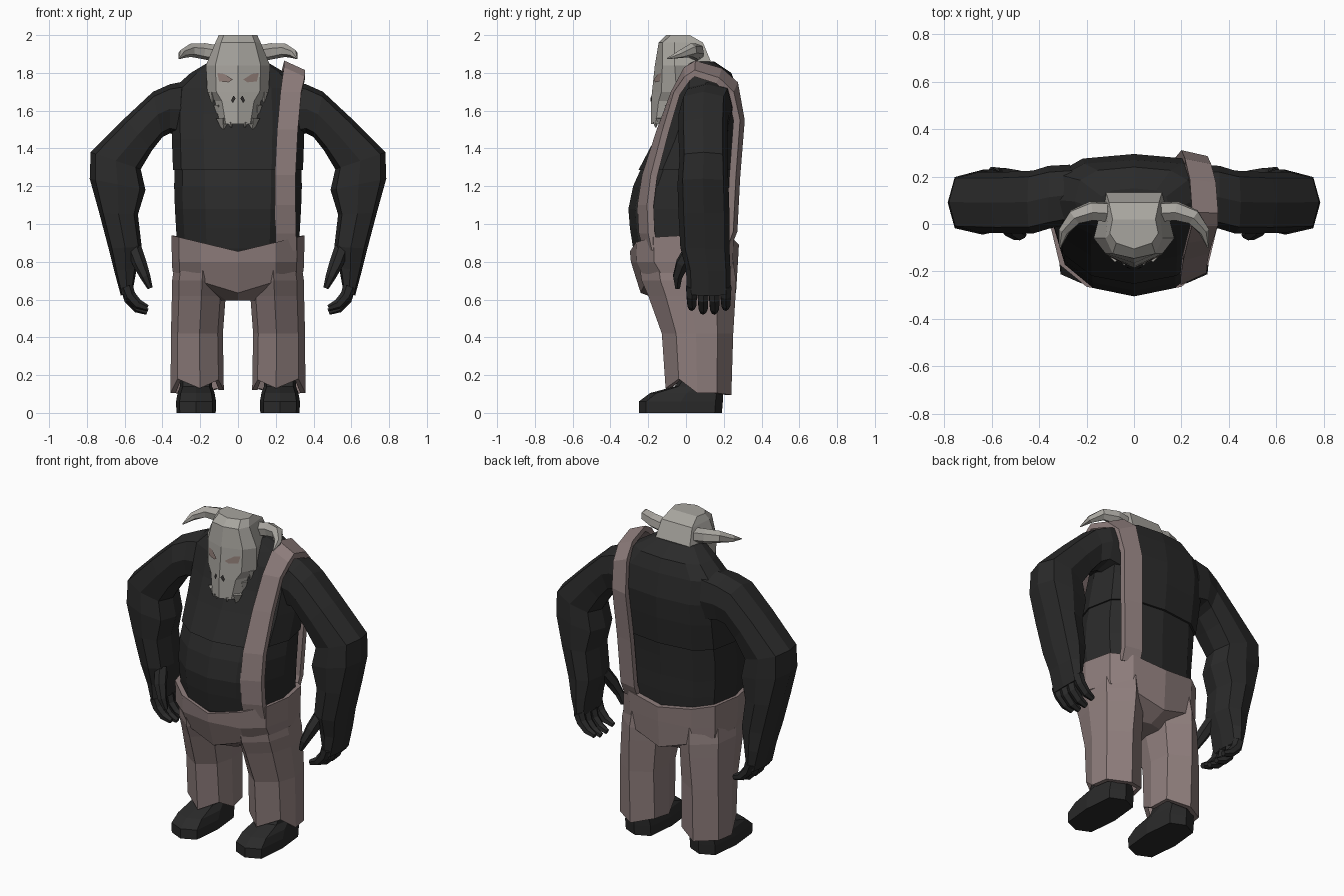
import bpy, bmesh, math
from mathutils import Vector


def material(name, rgb):
    m = bpy.data.materials.new(name)
    m.diffuse_color = (*rgb, 1)
    return m


BLACK = material("black_hide", (0.023, 0.023, 0.023))
CLOTH = material("dusty_brown_cloth", (0.27, 0.205, 0.2))
BONE = material("grey_bone", (0.39, 0.375, 0.345))
DARK = material("dark_hollow", (0.03, 0.027, 0.026))
EYE = material("eye_brown", (0.27, 0.2, 0.18))


def build(name, verts, faces, mat, mirror=False):
    mesh = bpy.data.meshes.new(name)
    bm = bmesh.new()
    vs = [bm.verts.new(v) for v in verts]
    for f in faces:
        bm.faces.new([vs[i] for i in f])
    bmesh.ops.recalc_face_normals(bm, faces=bm.faces)
    bm.to_mesh(mesh)
    bm.free()
    mesh.materials.append(mat)
    ob = bpy.data.objects.new(name, mesh)
    bpy.context.collection.objects.link(ob)
    if mirror:
        ob.modifiers.new("mirror", 'MIRROR').use_mirror_merge = False
    return ob


def loft(name, rings, mat, mirror=False, caps=(True, True)):
    """Skin a list of equal-length rings."""
    n = len(rings[0])
    faces = [(k * n + i, k * n + (i + 1) % n, (k + 1) * n + (i + 1) % n, (k + 1) * n + i)
             for k in range(len(rings) - 1) for i in range(n)]
    if caps[0]:
        faces.append(tuple(range(n)))
    if caps[1]:
        faces.append(tuple(range((len(rings) - 1) * n, len(rings) * n)))
    return build(name, [v for r in rings for v in r], faces, mat, mirror)


def power(v, e):
    return math.copysign(abs(v) ** e, v) if abs(v) > 1e-6 else 0


def oval(z, x0, x1, y0, y1, n=12, front=0.95, back=0.7):
    """Horizontal ring from the front centre, boxier for smaller exponents."""
    cx, cy, w, d = (x0 + x1) / 2, (y0 + y1) / 2, (x1 - x0) / 2, (y1 - y0) / 2
    ring = []
    for i in range(n):
        a = 2 * math.pi * i / n
        e = front if math.cos(a) > 0 else back
        ring.append((cx + w * power(math.sin(a), e), cy - d * power(math.cos(a), e), z))
    return ring


def tube(name, path, radii, mat, sides=6):
    rings = []
    pts = [Vector(p) for p in path]
    for i, p in enumerate(pts):
        t = (pts[min(i + 1, len(pts) - 1)] - pts[max(i - 1, 0)]).normalized()
        u = t.cross(Vector((0, 1, 0.15))).normalized()
        v = t.cross(u)
        rings.append([p + radii[i] * (math.cos(a) * u + math.sin(a) * v)
                      for a in (2 * math.pi * k / sides for k in range(sides))])
    return loft(name, rings, mat, True)


# Torso: belly tucked under an overlapping chest
loft("belly", [oval(z, -w, w, a, b) for z, w, a, b in (
    (0.78, 0.30, -0.25, 0.23), (0.87, 0.322, -0.28, 0.245), (0.98, 0.328, -0.297, 0.25),
    (1.08, 0.334, -0.305, 0.25), (1.2, 0.338, -0.28, 0.255), (1.30, 0.335, -0.235, 0.26))], BLACK)
loft("chest", [oval(z, -w, w, a, b) for z, w, a, b in (
    (1.285, 0.344, -0.252, 0.272), (1.45, 0.35, -0.165, 0.288), (1.58, 0.352, -0.11, 0.295),
    (1.72, 0.34, -0.065, 0.27), (1.80, 0.25, -0.05, 0.24), (1.86, 0.15, -0.03, 0.15))], BLACK)
loft("neck", [oval(z, -w, w, a, b, 8) for z, w, a, b in (
    (1.58, 0.11, -0.12, 0.1), (1.75, 0.12, -0.09, 0.15), (1.88, 0.09, -0.08, 0.11))], BLACK)

# Arms: outer x, outer z, inner x, inner z, front y, back y
ARM = ((0.26, 1.76, 0.28, 1.46, 0.0, 0.25), (0.36, 1.74, 0.36, 1.48, -0.02, 0.245),
       (0.45, 1.70, 0.40, 1.46, -0.04, 0.225), (0.60, 1.56, 0.455, 1.39, -0.04, 0.22),
       (0.78, 1.38, 0.515, 1.29, -0.035, 0.22), (0.785, 1.24, 0.49, 1.18, -0.045, 0.225),
       (0.735, 1.06, 0.53, 1.05, -0.04, 0.23), (0.685, 0.87, 0.51, 0.88, -0.03, 0.23),
       (0.655, 0.75, 0.535, 0.77, 0.0, 0.235), (0.62, 0.62, 0.555, 0.66, 0.005, 0.235))
rings = []
for ox, oz, ix, iz, y0, y1 in ARM:
    o, i = Vector((ox, 0, oz)), Vector((ix, 0, iz))
    rings.append([(o + i) / 2 + (o - i) / 2 * power(math.cos(a), 0.65)
                  + Vector((0, (y0 + y1) / 2 + (y1 - y0) / 2 * power(math.sin(a), 0.65), 0))
                  for a in (math.pi * k / 4 for k in range(8))])
loft("arm", rings, BLACK, True)

# Curled fingers and thumb
for k, (y, drop) in enumerate(((0.03, 0.02), (0.09, 0.0), (0.15, 0.0), (0.21, 0.02))):
    tube(f"finger_{k + 1}", [(0.59, y, 0.67), (0.572, y, 0.60 + drop),
                             (0.53, y, 0.555 + drop), (0.48, y, 0.535 + drop)],
         (0.034, 0.031, 0.027, 0.017), BLACK)
tube("thumb", [(0.55, 0.03, 0.87), (0.52, -0.02, 0.79), (0.49, -0.045, 0.72),
               (0.465, -0.045, 0.66)], (0.04, 0.037, 0.027, 0.014), BLACK)

# Trousers: hips with a waistband dipping at the front and back
hips = [oval(z, -w, w, a, b, front=0.82, back=0.72) for z, w, a, b in (
    (0.595, 0.11, -0.13, 0.15), (0.635, 0.347, -0.24, 0.265), (0.80, 0.35, -0.292, 0.275),
    (0.94, 0.352, -0.297, 0.28), (0.94, 0.32, -0.26, 0.24))]
hips[1] = [(x, y, z + 0.36 * max(0, abs(x) - 0.03)) for x, y, z in hips[1]]
for r in (3, 4):
    hips[r] = [(x, y, z - (0.085 if y < 0 else 0.05) * (1 - abs(x) / 0.352)) for x, y, z in hips[r]]
loft("trouser_hips", hips, CLOTH, caps=(True, False))

# Trouser legs: outline as fractions of width and depth, plus hem height
LEG = ((0.45, 0.0, 0.0), (0.87, 0.2, 0.05), (1.0, 0.48, -0.025), (0.94, 0.78, -0.025),
       (0.5, 1.0, -0.035), (0.06, 0.82, 0.0), (0.0, 0.48, -0.01), (0.1, 0.2, 0.045))
legs = []
for z, x0, x1, y0, y1 in ((0.13, 0.10, 0.33, -0.08, 0.21), (0.13, 0.075, 0.357, -0.108, 0.24),
                          (0.42, 0.08, 0.355, -0.128, 0.25), (0.62, 0.065, 0.35, -0.2, 0.262),
                          (0.70, 0.06, 0.349, -0.235, 0.265), (0.80, 0.06, 0.335, -0.25, 0.25)):
    legs.append([(x0 + (x1 - x0) * u, y0 + (y1 - y0) * v, z + (h if z < 0.2 else 0))
                 for u, v, h in LEG])
loft("trouser_leg", legs, CLOTH, True, (False, True))

# Shoes and ankles
loft("shoe", [oval(z, 0.222 - w, 0.222 + w, a, b, 8, 0.55, 0.55) for z, w, a, b in (
    (0.0, 0.104, -0.25, 0.19), (0.06, 0.106, -0.25, 0.195), (0.105, 0.098, -0.19, 0.195),
    (0.14, 0.085, -0.06, 0.18), (0.18, 0.085, -0.03, 0.165), (0.3, 0.075, -0.02, 0.15))], BLACK, True)

# Shoulder strap: centre x, y, z of each cross-section
STRAP = ((0.255, -0.225, 0.86), (0.253, -0.25, 0.95), (0.25, -0.258, 1.1), (0.25, -0.233, 1.26),
         (0.262, -0.155, 1.5), (0.28, -0.08, 1.7), (0.298, -0.01, 1.82), (0.30, 0.05, 1.855),
         (0.29, 0.19, 1.815), (0.27, 0.275, 1.74), (0.255, 0.311, 1.55), (0.235, 0.287, 1.25),
         (0.22, 0.272, 0.96), (0.215, 0.24, 0.88))
rings = []
for i, p in enumerate(STRAP):
    t = Vector(STRAP[min(i + 1, len(STRAP) - 1)]) - Vector(STRAP[max(i - 1, 0)])
    n = Vector((0, t.z, -t.y)).normalized() * 0.035
    tilt = 0.04 if p[2] > 1.72 else 0
    a = Vector((p[0] - 0.055, p[1], p[2] + tilt / 4))
    b = Vector((p[0] + 0.055, p[1] * (0.8 if p[1] < 0 else 0.92), p[2] - tilt))
    rings.append([a, b, b + n, a + n])
loft("shoulder_strap", rings, CLOTH)

# Skull mask: per height, centre front y, brow x y, cheek x y, back x y
SKULL = ((1.53, -0.185, 0.065, -0.16, 0.102, -0.10, 0.07, -0.05),
         (1.65, -0.185, 0.085, -0.145, 0.122, -0.07, 0.08, 0.0),
         (1.70, -0.18, 0.115, -0.13, 0.162, -0.05, 0.10, 0.05),
         (1.84, -0.165, 0.12, -0.125, 0.17, -0.06, 0.12, 0.14),
         (1.96, -0.145, 0.09, -0.125, 0.12, -0.06, 0.105, 0.09),
         (2.0, -0.105, 0.075, -0.08, 0.102, -0.04, 0.09, 0.02))
rings = []
for z, f, bx, by, cx, cy, kx, ky in SKULL:
    half = [(bx, by, z), (cx, cy, z), (kx, ky, z)]
    rings.append([(0, f, z)] + half + [(-x, y, h) for x, y, h in reversed(half)])
loft("skull_mask", rings, BONE)

# Hanging fangs and jagged cheek edge
for k, (x, y, z, r, h) in enumerate(((0.08, -0.125, 1.56, 0.036, 0.07), (0.04, -0.16, 1.54, 0.015, 0.03),
                                     (0.105, -0.09, 1.63, 0.024, 0.07), (0.14, -0.07, 1.70, 0.02, 0.06))):
    tube(f"fang_{k + 1}", [(x, y, z), (x - 0.004, y, z - h)], (r, 0.003), BONE, 4)

# Curved horns
tube("horn", [(0.10, 0.05, 1.90), (0.18, 0.055, 1.915), (0.25, 0.03, 1.92),
              (0.295, -0.03, 1.90), (0.312, -0.10, 1.875)], (0.045, 0.043, 0.036, 0.023, 0.003), BONE)


# Thin plates on the mask: eyes and nostrils
def plate(name, outline, mat):
    verts = [(x, -0.191 + (z - 1.7) * 0.11 + 0.45 * x, z) for x, z in outline]
    build(name, verts, [tuple(range(len(verts)))], mat, True)


plate("eye", ((0.028, 1.765), (0.075, 1.795), (0.11, 1.80), (0.10, 1.755), (0.05, 1.75)), EYE)
plate("nostril", ((0.012, 1.665), (0.024, 1.68), (0.036, 1.655), (0.028, 1.64)), DARK)
